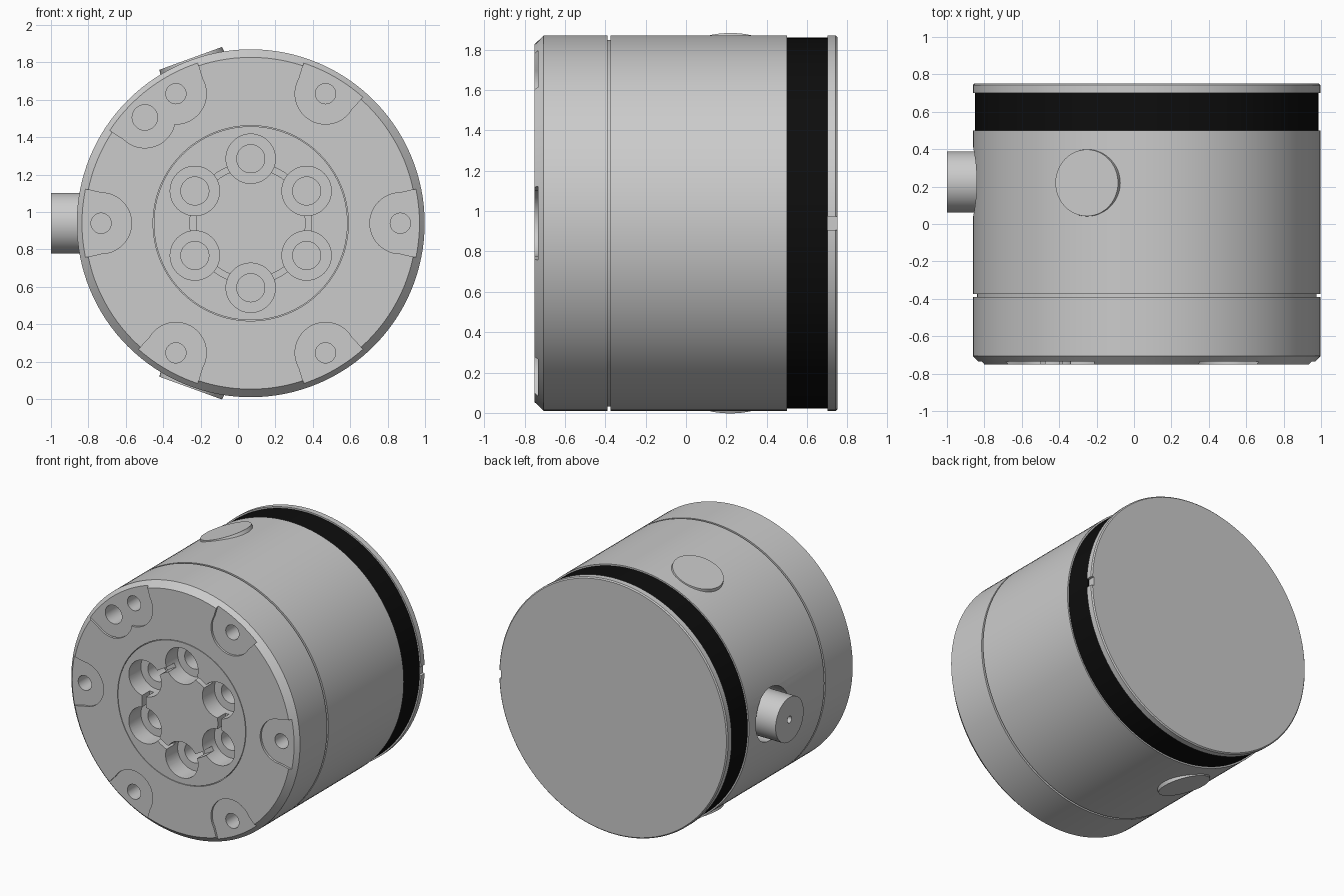
import bpy, bmesh, math
from mathutils import Vector

if "Cube" in bpy.data.objects:
    bpy.data.objects.remove(bpy.data.objects["Cube"])

CX, CZ, R = 0.068, 0.94, 0.93      # axis position and outer radius
FRONT = -0.75


def make(name, bm):
    bmesh.ops.recalc_face_normals(bm, faces=bm.faces)
    me = bpy.data.meshes.new(name)
    bm.to_mesh(me)
    bm.free()
    ob = bpy.data.objects.new(name, me)
    bpy.context.collection.objects.link(ob)
    return ob


def lathe(name, profile, steps=128):
    """Revolve (radius, y) points about the body axis."""
    bm = bmesh.new()
    vs = [bm.verts.new((CX + r, y, CZ)) for r, y in profile]
    es = [bm.edges.new(p) for p in zip(vs, vs[1:])]
    if profile[0][0] > 0:
        es.append(bm.edges.new((vs[-1], vs[0])))
    bmesh.ops.spin(bm, geom=vs + es, cent=(CX, 0, CZ), axis=(0, 1, 0),
                   angle=2 * math.pi, steps=steps)
    bmesh.ops.remove_doubles(bm, verts=bm.verts, dist=1e-5)
    return make(name, bm)


def cyl(name, a, b, r1, r2=None, seg=48):
    """Cylinder or cone running from point a to point b."""
    a, b = Vector(a), Vector(b)
    bm = bmesh.new()
    bmesh.ops.create_cone(bm, cap_ends=True, segments=seg, radius1=r1,
                          radius2=r1 if r2 is None else r2, depth=(b - a).length)
    bm.transform((b - a).to_track_quat('Z', 'Y').to_matrix().to_4x4())
    bmesh.ops.translate(bm, verts=bm.verts, vec=(a + b) / 2)
    return make(name, bm)


def cut(ob, cutter):
    cutter.hide_render = True
    m = ob.modifiers.new("cut", 'BOOLEAN')
    m.operation, m.solver, m.object = 'DIFFERENCE', 'EXACT', cutter
    bpy.context.view_layer.objects.active = ob
    bpy.ops.object.modifier_apply(modifier=m.name)
    bpy.data.objects.remove(cutter)


def polar(rad, deg, y, side=0.0):
    t = math.radians(deg)
    return Vector((CX + rad * math.cos(t) - side * math.sin(t), y,
                   CZ + rad * math.sin(t) + side * math.cos(t)))


def front_hole(ob, rad, deg, r, depth):
    cut(ob, cyl("cutter", polar(rad, deg, FRONT - 0.05), polar(rad, deg, FRONT + depth), r))


def pad_cutter(deg):
    """Round-ended recess that flares out to the rim."""
    pts = [(1.0, 0.21)]
    for i in range(25):
        a = math.pi * (0.5 + i / 24)
        pts.append((0.8 + 0.163 * math.cos(a), 0.163 * math.sin(a)))
    pts.append((1.0, -0.21))
    bm = bmesh.new()
    f = bm.faces.new([bm.verts.new(polar(u, deg, FRONT - 0.05, v)) for u, v in pts])
    ext = bmesh.ops.extrude_face_region(bm, geom=[f])
    vs = [g for g in ext['geom'] if isinstance(g, bmesh.types.BMVert)]
    bmesh.ops.translate(bm, verts=vs, vec=(0, 0.066, 0))
    return make("cutter", bm)


# Front cap with chamfered rim, recessed pads and mounting holes
cap = lathe("front_cap", [(0.522, FRONT), (0.887, FRONT), (R, -0.705),
                          (R, -0.39), (0.522, -0.39)])
for d in (0, 60, 120, 135, 180, 240, 300):
    cut(cap, pad_cutter(d))
for d in range(0, 360, 60):
    front_hole(cap, 0.8, d, 0.054, 0.2)
front_hole(cap, 0.8, 135, 0.068, 0.2)

# Output disc with six counterbored holes joined by a ring groove
disc = lathe("output_disc", [(0, FRONT), (0.518, FRONT), (0.518, -0.38), (0, -0.38)])
cut(disc, lathe("cutter", [(0.293, -0.8), (0.325, -0.8), (0.325, -0.66), (0.293, -0.66)]))
for d in range(30, 390, 60):
    front_hole(disc, 0.345, d, 0.132, 0.14)
    front_hole(disc, 0.345, d, 0.075, 0.3)

# Main housing with seam groove and a side port
body = lathe("main_housing", [(0, -0.395), (0.908, -0.395), (0.908, -0.375),
                              (R, -0.375), (R, 0.5), (0, 0.5)])
cut(body, cyl("cutter", (-1.2, 0.225, CZ), (-0.70, 0.225, CZ), 0.195))

# Black band and rear cover with a small rim notch
band = lathe("black_band", [(0, 0.499), (0.919, 0.499), (0.919, 0.701), (0, 0.701)])
black = bpy.data.materials.new("black")
black.diffuse_color = (0.004, 0.004, 0.004, 1)
black.use_nodes = True
black.node_tree.nodes["Principled BSDF"].inputs["Base Color"].default_value = black.diffuse_color
band.data.materials.append(black)
rear = lathe("rear_cover", [(0, 0.7), (R, 0.7), (R, 0.742), (R - 0.008, 0.75), (0, 0.75)])
bm = bmesh.new()
bmesh.ops.create_cube(bm, size=1)
bmesh.ops.scale(bm, verts=bm.verts, vec=(0.1, 0.1, 0.065))
bmesh.ops.translate(bm, verts=bm.verts, vec=(CX + R + 0.03, 0.725, CZ))
cut(rear, make("cutter", bm))

# Cable plug in the side port
plug = cyl("side_plug", (-0.69, 0.225, CZ), (-1.0, 0.225, CZ), 0.163)
cut(plug, cyl("cutter", (-1.1, 0.225, CZ), (-0.85, 0.225, CZ), 0.025, seg=24))

# Flat round bosses, upper and lower
for name, d in (("upper_boss", 110), ("lower_boss", -110)):
    boss = cyl(name, polar(0.85, d, 0.22), polar(0.938, d, 0.22), 0.19, 0.178)
    cut(boss, lathe("cutter", [(0.5, 0.0), (0.8, 0.0), (0.8, 0.5), (0.5, 0.5)]))

# Smooth shading with crisp edges
for ob in bpy.data.objects:
    bpy.ops.object.select_all(action='DESELECT')
    ob.select_set(True)
    bpy.context.view_layer.objects.active = ob
    bpy.ops.object.shade_smooth_by_angle(angle=math.radians(30))
